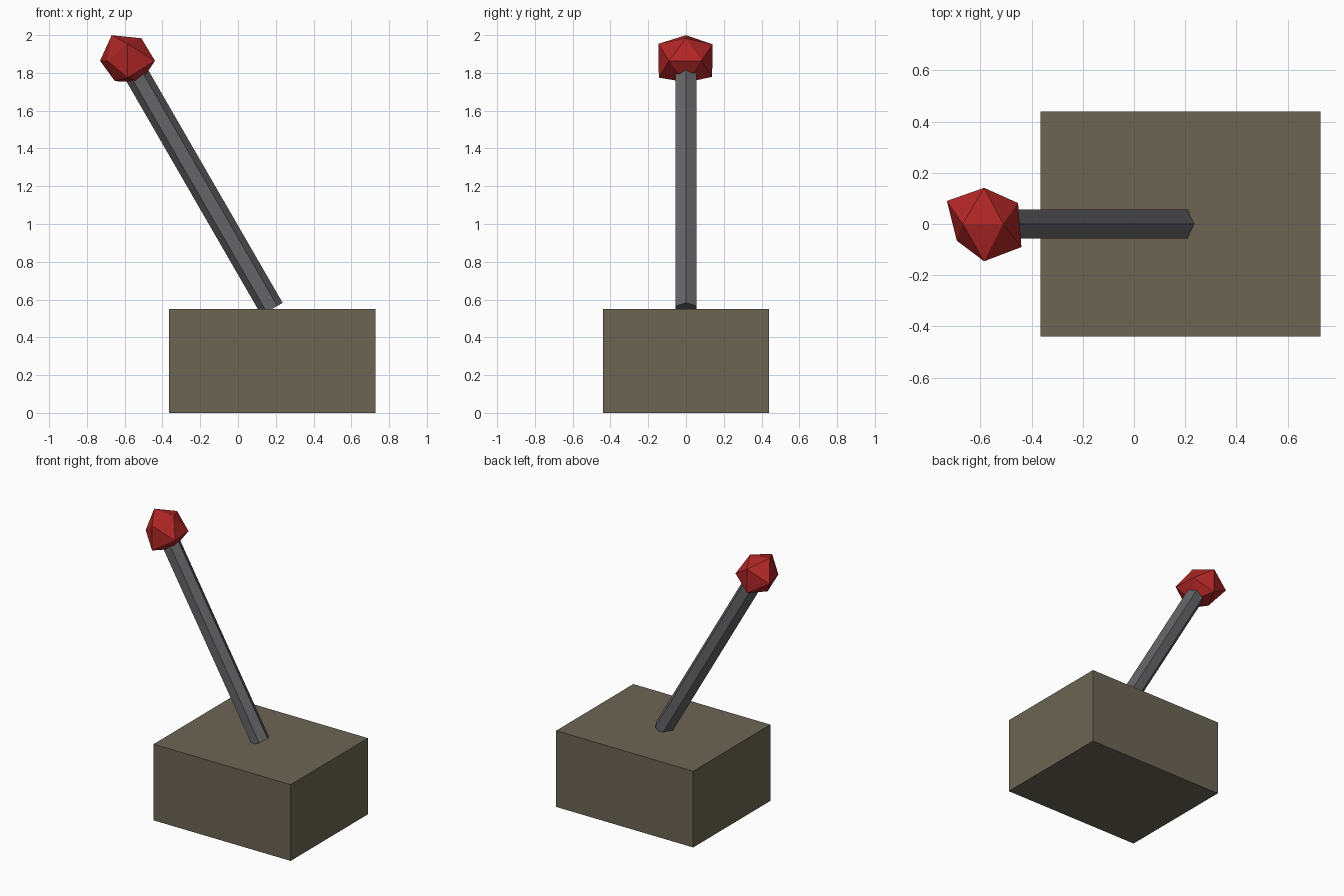
import bpy
import math
from mathutils import Vector

if "Cube" in bpy.data.objects:
    bpy.data.objects.remove(bpy.data.objects["Cube"])

PIVOT = Vector((0.18, 0, 0.55))
TILT = math.radians(-30)


def finish(obj, name, color):
    obj.name = name
    mat = bpy.data.materials.new(name + "_paint")
    mat.diffuse_color = (*color, 1)
    mat.use_nodes = True
    mat.node_tree.nodes["Principled BSDF"].inputs["Base Color"].default_value = mat.diffuse_color
    obj.data.materials.append(mat)


# Base block
bpy.ops.mesh.primitive_cube_add(size=1, location=(0.1815, 0, 0.275))
base = bpy.context.object
base.scale = (1.094, 0.88, 0.55)
finish(base, "base", (0.15, 0.13, 0.09))

# Leaning six-sided lever, with corners pointing along its local x axis
length, radius = 1.47, 0.065
axis = Vector((math.sin(TILT), 0, math.cos(TILT)))
bpy.ops.mesh.primitive_cylinder_add(vertices=6, radius=radius, depth=length,
                                    location=PIVOT + axis * length / 2)
lever = bpy.context.object
for v in lever.data.vertices:
    v.co.x, v.co.y = v.co.y, -v.co.x
lever.rotation_euler = (0, TILT, 0)
finish(lever, "lever", (0.13, 0.13, 0.14))

# Faceted knob: 20-sided ball whose corners are pulled in unevenly
a, b = 0.09, 0.1455
corners = [
    ((-b, a, 0), 1.0), ((-b, -a, 0), 0.73), ((b, a, 0), 0.91), ((b, -a, 0), 1.0),
    ((-a, 0, b), 0.93), ((a, 0, b), 0.82), ((-a, 0, -b), 0.74), ((a, 0, -b), 0.78),
    ((0, b, a), 0.97), ((0, -b, a), 1.0), ((0, b, -a), 0.95), ((0, -b, -a), 0.99),
]
points = [Vector(c) for c, s in corners]
faces = []
for i in range(12):
    for j in range(i + 1, 12):
        for k in range(j + 1, 12):
            p, q, r = points[i], points[j], points[k]
            if max((p - q).length, (q - r).length, (p - r).length) < 2.2 * a:
                outward = (q - p).cross(r - p).dot(p) > 0
                faces.append((i, j, k) if outward else (i, k, j))
mesh = bpy.data.meshes.new("knob")
mesh.from_pydata([p * s for p, (c, s) in zip(points, corners)], [], faces)
knob = bpy.data.objects.new("knob", mesh)
knob.location = (-0.585, 0, 1.864)
bpy.context.collection.objects.link(knob)
finish(knob, "knob", (0.45, 0.02, 0.02))
